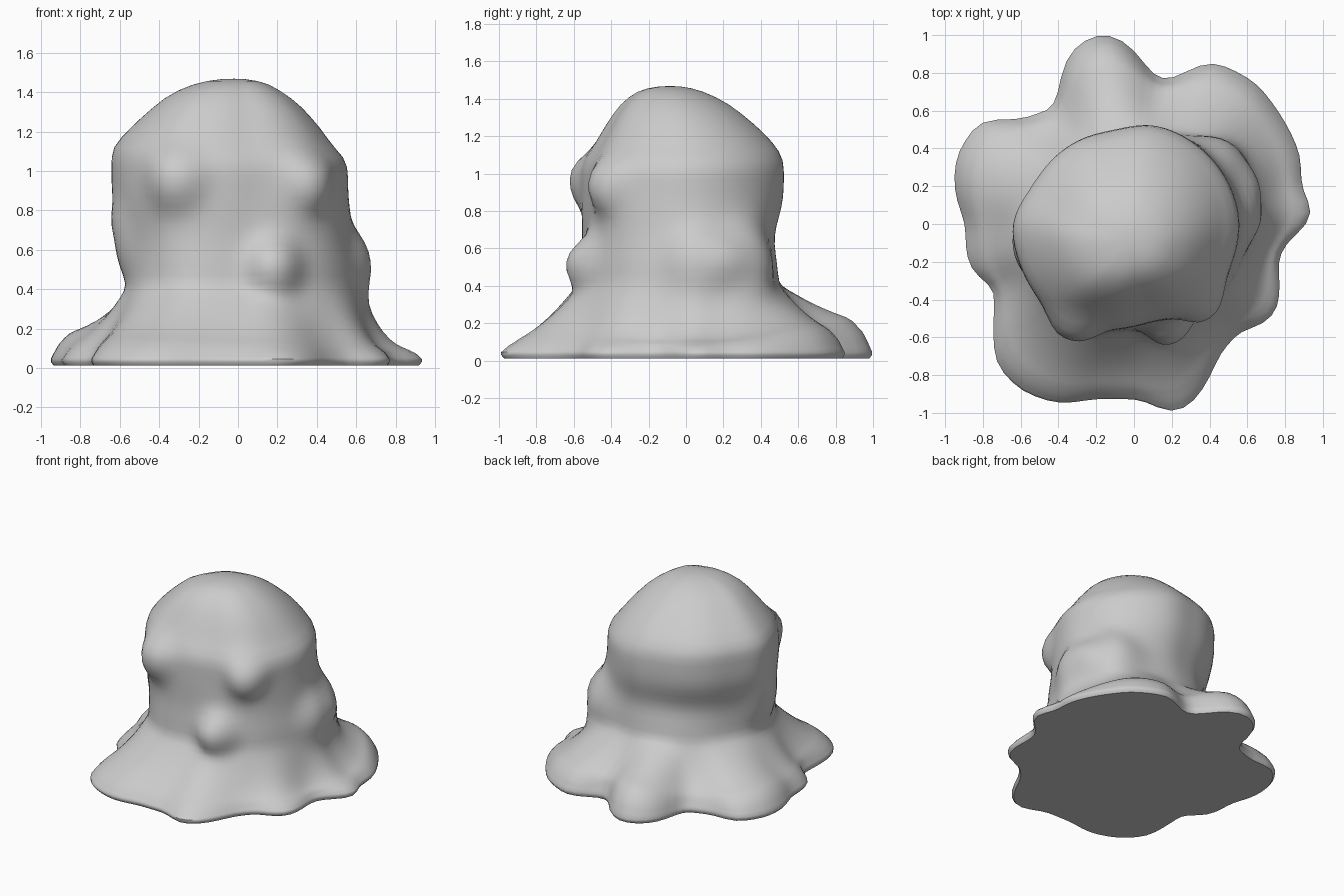
import bpy, bmesh, math
from mathutils import Vector

if "Cube" in bpy.data.objects:
    bpy.data.objects.remove(bpy.data.objects["Cube"])

N = 96  # points per ring

# Plan outlines: puddled hem, waist and head
HEM = [(.95, .05), (.88, .2), (.88, .36), (.76, .6), (.64, .75), (.41, .86), (.32, .83), (.2, .76),
       (.1, .78), (-.02, .94), (-.1, 1), (-.2, 1), (-.3, .95), (-.37, .85), (-.4, .67), (-.44, .6),
       (-.63, .54), (-.75, .56), (-.82, .54), (-.94, .36), (-.95, .18), (-.89, 0), (-.88, -.2),
       (-.82, -.29), (-.73, -.33), (-.74, -.5), (-.73, -.74), (-.6, -.88), (-.4, -.95), (-.2, -.92),
       (.03, -.92), (.2, -1), (.3, -.96), (.45, -.69), (.55, -.57), (.7, -.52), (.76, -.45),
       (.76, -.2), (.8, -.1), (.9, -.02)]
WAIST = [(.62, 0), (.58, .22), (.45, .4), (.2, .48), (-.05, .48), (-.3, .38), (-.47, .18), (-.55, 0),
         (-.55, -.2), (-.48, -.4), (-.28, -.56), (0, -.55), (.25, -.51), (.42, -.42), (.57, -.2)]
HEAD = [(.56, 0), (.54, .12), (.45, .3), (.27, .46), (.1, .525), (-.1, .495), (-.3, .44), (-.54, .19),
        (-.65, 0), (-.62, -.17), (-.51, -.39), (-.4, -.51), (-.25, -.545), (.1, -.51), (.32, -.46),
        (.46, -.34), (.52, -.2)]


def lerp(a, b, t):
    return a + (b - a) * t


def smooth(t):
    t = max(0, min(1, t))
    return t * t * (3 - 2 * t)


def polar(points, passes):
    """Resample an outline to N radii and soften its corners."""
    p = sorted((math.atan2(y, x) % math.tau, math.hypot(x, y)) for x, y in points)
    p = [(p[-1][0] - math.tau, p[-1][1])] + p + [(p[0][0] + math.tau, p[0][1])]
    out = []
    for i in range(N):
        a = math.tau * i / N
        for (a0, r0), (a1, r1) in zip(p, p[1:]):
            if a0 <= a <= a1:
                out.append(lerp(r0, r1, (a - a0) / max(a1 - a0, 1e-6)))
                break
    for _ in range(passes):
        out = [(out[i - 1] + 2 * out[i] + out[(i + 1) % N]) / 4 for i in range(N)]
    return out


hem, waist, head = polar(HEM, 1), polar(WAIST, 5), polar(HEAD, 4)
angles = [math.tau * i / N for i in range(N)]


def ring(radii, heights, cx=0, cy=0):
    return [Vector((cx + r * math.cos(a), cy + r * math.sin(a), z))
            for r, z, a in zip(radii, heights, angles)]


def near(a, deg, width):
    d = (math.degrees(a) - deg + 180) % 360 - 180
    return math.exp(-(d / width) ** 2)


# Skirt profile by direction: rounded rims on the back and left lobes, a thin foot on the right
def skirt_height(a, t):
    rim = .045 + .12 * near(a, 100, 20) + .085 * near(a, 160, 24) + .07 * near(a, 52, 24) \
        + .02 * near(a, 235, 30)
    power = 1.55 + 1.1 * near(a, 0, 40) + .4 * near(a, 160, 40)
    swell = 1 - (1 - min(t / .26, 1)) ** 2
    return .045 + rim * swell + (.375 - rim) * t ** power


rings = [ring([r * .985 for r in hem], [.012] * N), ring(hem, [.03] * N), ring(hem, [.045] * N)]
for t in (.025, .06, .1, .15, .2, .26, .33, .4, .5, .6, .7, .8, .88, .94, 1):
    rings.append(ring([lerp(h, w, t) for h, w in zip(hem, waist)],
                      [skirt_height(a, t) for a in angles]))

# Body wall with a neck that is deepest at the back
for k in range(1, 13):
    z = .42 + k * .05
    t = smooth((z - .45) / .5)
    dip = math.exp(-((z - .66) / .13) ** 2)
    rings.append(ring([lerp(w, h, t) * (1 - dip * (.02 + .075 * near(a, 115, 50)))
                       for w, h, a in zip(waist, head, angles)], [z] * N))

# Domed crown
for z, s, cx, cy in ((1.07, .985, -.01, .005), (1.12, .935, -.035, .01), (1.17, .87, -.035, .005),
                     (1.22, .80, -.03, -.005), (1.27, .72, -.03, -.02), (1.32, .635, -.025, -.035),
                     (1.37, .54, -.03, -.05), (1.41, .43, -.03, -.065), (1.44, .325, -.02, -.08),
                     (1.458, .22, -.02, -.085), (1.466, .1, -.02, -.085)):
    rings.append(ring([r * s for r in head], [z] * N, cx, cy))

# Lumps: centre, width, push
LUMPS = [((-.32, -.52, .96), .15, (-.02, -.085, .0)),
         ((.38, -.43, .95), .14, (.035, -.075, -.02)),
         ((.19, -.52, .51), .135, (.01, -.115, .01)),
         ((.6, .07, .53), .17, (.065, .01, .02)),
         ((.48, .32, .52), .2, (.06, .05, .01)),
         ((-.57, -.12, .64), .18, (-.06, -.01, 0))]
for loop in rings[3:]:
    for v in loop:
        shift = Vector()
        for c, w, push in LUMPS:
            d = (v - Vector(c)).length / w
            shift += Vector(push) * math.exp(-d ** 3.6)
        v += shift

# Skin the rings
bm = bmesh.new()
grid = [[bm.verts.new(v) for v in loop] for loop in rings]
for lo, hi in zip(grid, grid[1:]):
    for i in range(N):
        j = (i + 1) % N
        bm.faces.new((lo[i], lo[j], hi[j], hi[i]))
tip = bm.verts.new((-.02, -.085, 1.468))
for i in range(N):
    bm.faces.new((grid[-1][i], grid[-1][(i + 1) % N], tip))
bm.faces.new(grid[0][::-1])
# Soften creases above the hem
for _ in range(2):
    bmesh.ops.smooth_vert(bm, verts=[v for l in grid[6:-1] for v in l], factor=.5,
                          use_axis_x=True, use_axis_y=True, use_axis_z=True)
bmesh.ops.recalc_face_normals(bm, faces=bm.faces)
mesh = bpy.data.meshes.new("blob_body")
bm.to_mesh(mesh)
bm.free()
body = bpy.data.objects.new("blob_body", mesh)
bpy.context.collection.objects.link(body)

grey = bpy.data.materials.new("light_grey")
grey.diffuse_color = (.6, .6, .6, 1)
grey.use_nodes = True
grey.node_tree.nodes["Principled BSDF"].inputs["Base Color"].default_value = grey.diffuse_color
mesh.materials.append(grey)
bpy.context.view_layer.objects.active = body
body.select_set(True)
bpy.ops.object.shade_smooth_by_angle(angle=math.radians(45))
